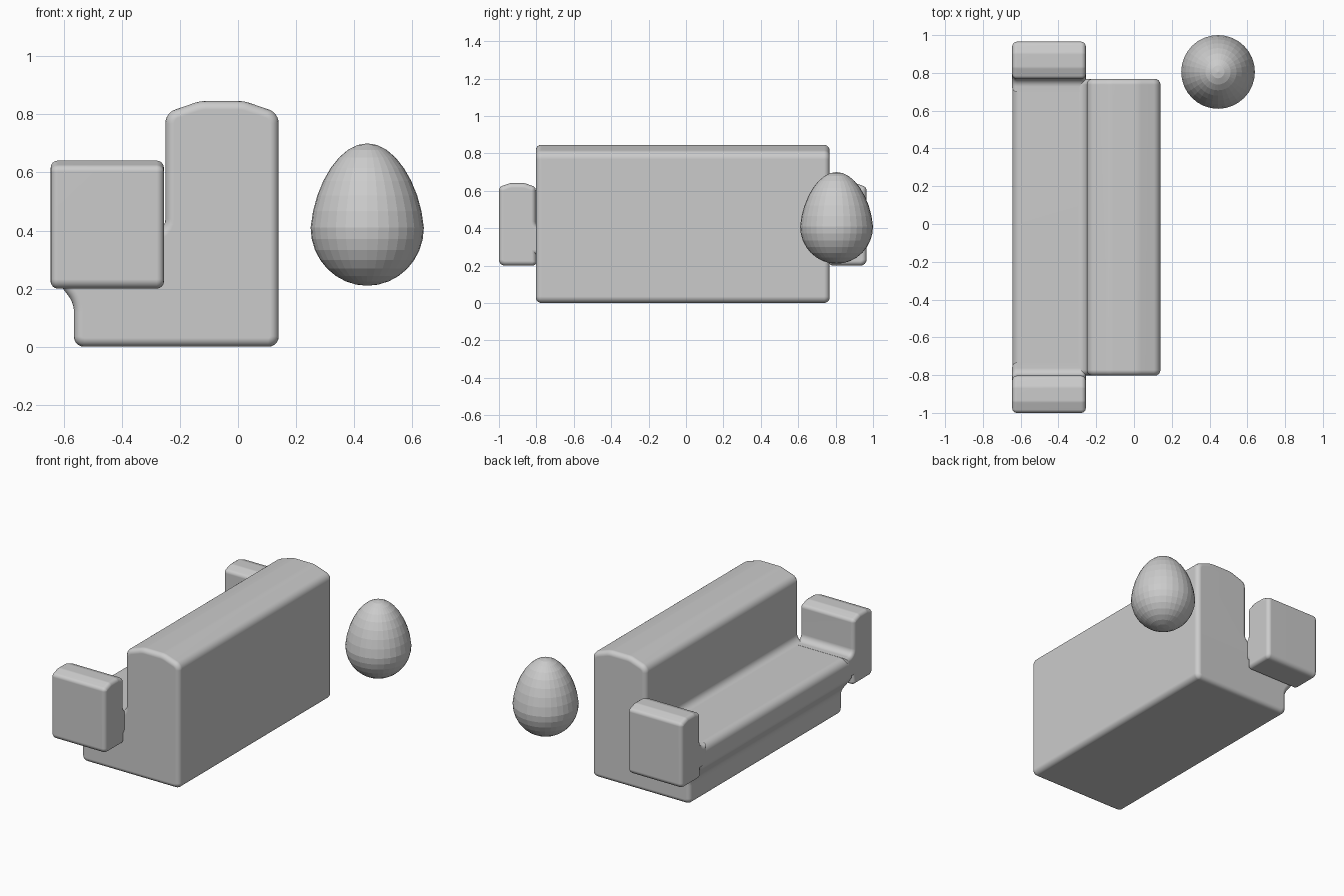
import bpy, bmesh, math
from mathutils import Vector

if "Cube" in bpy.data.objects:
    bpy.data.objects.remove(bpy.data.objects["Cube"])


def rounded(corners, steps=6):
    """Outline from (a, b, radius) corners, each replaced by a tangent arc."""
    out = []
    n = len(corners)
    for i, (a, b, r) in enumerate(corners):
        p = Vector((a, b))
        if r == 0:
            out.append(p)
            continue
        d1 = (Vector(corners[i - 1][:2]) - p).normalized()
        d2 = (Vector(corners[(i + 1) % n][:2]) - p).normalized()
        half = d1.angle(d2) / 2
        centre = p + (d1 + d2).normalized() * (r / math.sin(half))
        t = r / math.tan(half)
        v1, v2 = p + d1 * t - centre, p + d2 * t - centre
        sweep = v1.angle_signed(v2)
        for k in range(steps + 1):
            ang = -sweep * k / steps
            c, s = math.cos(ang), math.sin(ang)
            out.append(centre + Vector((v1.x * c - v1.y * s, v1.x * s + v1.y * c)))
    return out


def extrude_soft(name, outline, place, start, end, edge):
    """Extrude an outline between start and end, with rounded end edges."""
    bm = bmesh.new()
    rings = [[bm.verts.new(place(p, d)) for p in outline] for d in (start, end)]
    caps = [bm.faces.new(r) for r in rings]
    n = len(outline)
    for i in range(n):
        j = (i + 1) % n
        bm.faces.new((rings[0][i], rings[0][j], rings[1][j], rings[1][i]))
    bmesh.ops.recalc_face_normals(bm, faces=bm.faces)
    edges = list({e for c in caps for e in c.edges})
    bmesh.ops.bevel(bm, geom=edges, offset=edge, segments=4, profile=0.5,
                    affect='EDGES', clamp_overlap=False)
    bmesh.ops.recalc_face_normals(bm, faces=bm.faces)
    return finish(name, bm, True)


def finish(name, bm, smooth):
    mesh = bpy.data.meshes.new(name)
    bm.to_mesh(mesh)
    bm.free()
    ob = bpy.data.objects.new(name, mesh)
    bpy.context.collection.objects.link(ob)
    if smooth:
        for o in bpy.context.selected_objects:
            o.select_set(False)
        bpy.context.view_layer.objects.active = ob
        ob.select_set(True)
        bpy.ops.object.shade_smooth_by_angle(angle=math.radians(40))
        ob.modifiers.new("weighted", 'WEIGHTED_NORMAL').keep_sharp = True
    return ob


Y0, Y1 = -0.803, 0.768

# Seat and crowned backrest, one side profile (x, z) run along y
body = rounded([
    (-0.565, 0, 0.035), (0.14, 0, 0.035),
    (0.14, 0.805, 0.05), (0.02, 0.846, 0.12), (-0.13, 0.846, 0.12), (-0.25, 0.805, 0.05),
    (-0.25, 0.395, 0.045), (-0.644, 0.395, 0.05),
    (-0.644, 0.255, 0.05), (-0.565, 0.15, 0.09)])
extrude_soft("seat_and_back", body, lambda p, y: (p.x, y, p.y), Y0, Y1, 0.03)

# Armrests, with an inner foot that blends into the seat (outward distance, z)
arm = rounded([
    (0, 0.62, 0.025), (0.06, 0.641, 0.04), (0.137, 0.641, 0.04), (0.197, 0.62, 0.025),
    (0.197, 0.2, 0.032), (-0.003, 0.2, 0.02), (-0.003, 0.26, 0),
    (-0.07, 0.26, 0), (-0.07, 0.396, 0), (0, 0.396, 0.04)])
for name, inner, side in (("arm_front", Y0, -1), ("arm_rear", Y1, 1)):
    extrude_soft(name, arm, lambda p, x: (x, inner + side * p.x, p.y), -0.645, -0.255, 0.025)

# Faceted egg: a sphere stretched and narrowed towards the top
bm = bmesh.new()
bmesh.ops.create_uvsphere(bm, u_segments=32, v_segments=16, radius=1)
for v in bm.verts:
    t = v.co.z
    r = 0.195 * (1 - 0.12 * max(t, 0))
    v.co = (0.445 + v.co.x * r, 0.805 + v.co.y * r, 0.41 + t * (0.29 if t > 0 else 0.2))
finish("egg", bm, False)
